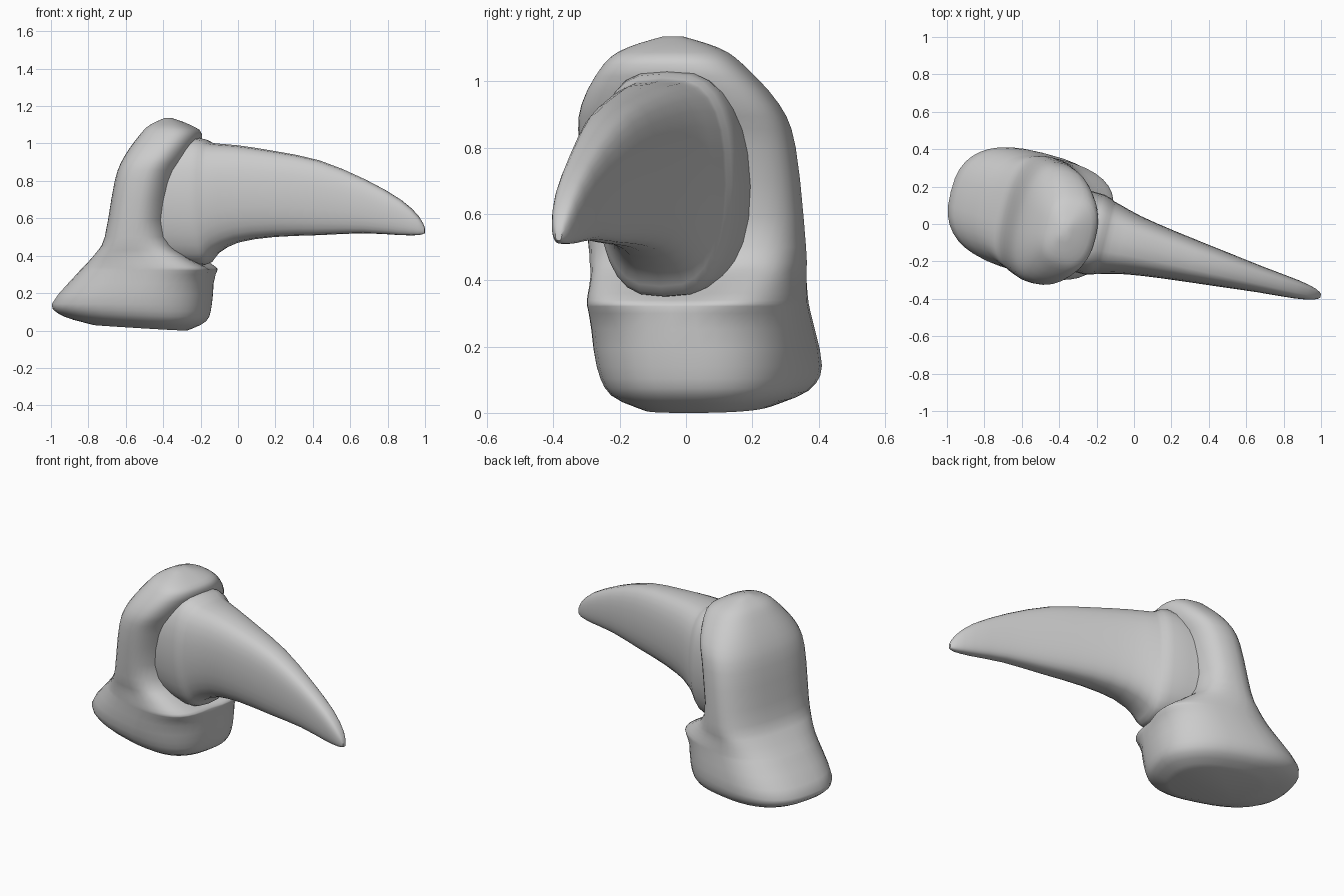
import bpy, bmesh
from math import sin, cos, pi, radians
from mathutils import Matrix, Vector

if "Cube" in bpy.data.objects:
    bpy.data.objects.remove(bpy.data.objects["Cube"])

grey = bpy.data.materials.new("bone_grey")
grey.use_nodes = True
grey.diffuse_color = (0.6, 0.6, 0.6, 1)
grey.node_tree.nodes["Principled BSDF"].inputs["Base Color"].default_value = grey.diffuse_color

# The whole piece is built along an axis turned slightly around z
PLACE = Matrix.Translation((0, -0.114, 0)) @ Matrix.Rotation(radians(-14), 4, 'Z')


def smooth_path(stations, steps):
    """Pass a smooth curve through the stations and sample it."""
    points = [Vector(s) for s in stations]
    last = len(points) - 1
    samples = []
    for i in range(last):
        before, start, end, after = (points[min(max(k, 0), last)] for k in range(i - 1, i + 3))
        for step in range(steps):
            t = step / steps
            leave, arrive = (end - before) / 2, (after - start) / 2
            ease = t * t * (3 - 2 * t)
            samples.append(start.lerp(end, ease) + leave * t * (1 - t) ** 2 - arrive * t * t * (1 - t))
    return samples + [points[last]]


def loft(name, rings, sharp):
    """Skin a list of closed rings and cap both ends."""
    bm = bmesh.new()
    loops = [[bm.verts.new(PLACE @ Vector(point)) for point in ring] for ring in rings]
    count = len(loops[0])
    for lower, upper in zip(loops, loops[1:]):
        for i in range(count):
            j = (i + 1) % count
            bm.faces.new((lower[i], lower[j], upper[j], upper[i]))
    bm.faces.new(loops[0])
    bm.faces.new(loops[-1])
    bmesh.ops.recalc_face_normals(bm, faces=bm.faces)
    mesh = bpy.data.meshes.new(name)
    bm.to_mesh(mesh)
    bm.free()
    mesh.materials.append(grey)
    part = bpy.data.objects.new(name, mesh)
    bpy.context.collection.objects.link(part)
    bpy.ops.object.select_all(action='DESELECT')
    part.select_set(True)
    bpy.context.view_layer.objects.active = part
    bpy.ops.object.shade_smooth_by_angle(angle=radians(sharp))


def power(value, exponent):
    return abs(value) ** exponent * (1 if value > 0 else -1)


def bone_ring(level, count=40):
    height, back, front, half = level
    middle, reach = (back + front) / 2, (front - back) / 2
    # the rim beside the claw blends down into the pad
    flare = 0.16 * max(0, 1 - abs(height - 0.4) / 0.13)
    ring = []
    for i in range(count):
        angle = 2 * pi * i / count
        along = middle + reach * power(cos(angle), 0.78) + flare * abs(sin(angle)) * max(0, cos(angle))
        across = half * power(sin(angle), 0.78) + 0.05 - 0.06 * height
        # the sole rises a little towards the back
        lift = 0.06 * max(0, -along - 0.3) * max(0, 1 - height / 0.15)
        ring.append((along, across, height + lift))
    return ring


# Toe bone: height, back, front, half width
bone_levels = [
    (0, -0.8, -0.3, 0.18), (0.05, -0.96, -0.2, 0.28), (0.14, -1.02, -0.17, 0.32),
    (0.3, -0.88, -0.16, 0.32), (0.34, -0.84, -0.18, 0.32), (0.41, -0.77, -0.32, 0.32),
    (0.5, -0.71, -0.36, 0.33), (0.8, -0.65, -0.31, 0.33), (0.93, -0.6, -0.25, 0.3),
    (1.05, -0.52, -0.21, 0.21), (1.1, -0.47, -0.27, 0.14), (1.135, -0.4, -0.36, 0.03)]

loft("toe_bone", [bone_ring(level) for level in smooth_path(bone_levels, 3)], 65)


def claw_ring(station, count=28):
    along, top, bottom, half = station
    middle, reach = (top + bottom) / 2, (top - bottom) / 2
    ring = []
    for i in range(count):
        angle = 2 * pi * i / count
        rise = power(sin(angle), 0.8)
        # flat sides, slightly narrower underneath, bending to one side at the tip
        across = half * power(cos(angle), 0.65) * (1 + 0.08 * min(0, rise)) - 0.02 * along
        ring.append((along, across, middle + reach * rise))
    return ring


# Claw: distance along the axis, top, bottom, half width
claw_stations = [
    (-0.4, 1, 0.36, 0.22), (-0.22, 1.03, 0.35, 0.22), (-0.16, 1.01, 0.36, 0.2),
    (-0.12, 1, 0.41, 0.19), (0, 0.99, 0.47, 0.16), (0.2, 0.96, 0.5, 0.13),
    (0.45, 0.91, 0.51, 0.1), (0.7, 0.81, 0.52, 0.07), (0.9, 0.7, 0.51, 0.05),
    (1, 0.61, 0.51, 0.03), (1.034, 0.55, 0.52, 0.01)]

loft("claw", [claw_ring(station) for station in smooth_path(claw_stations, 2)], 40)
